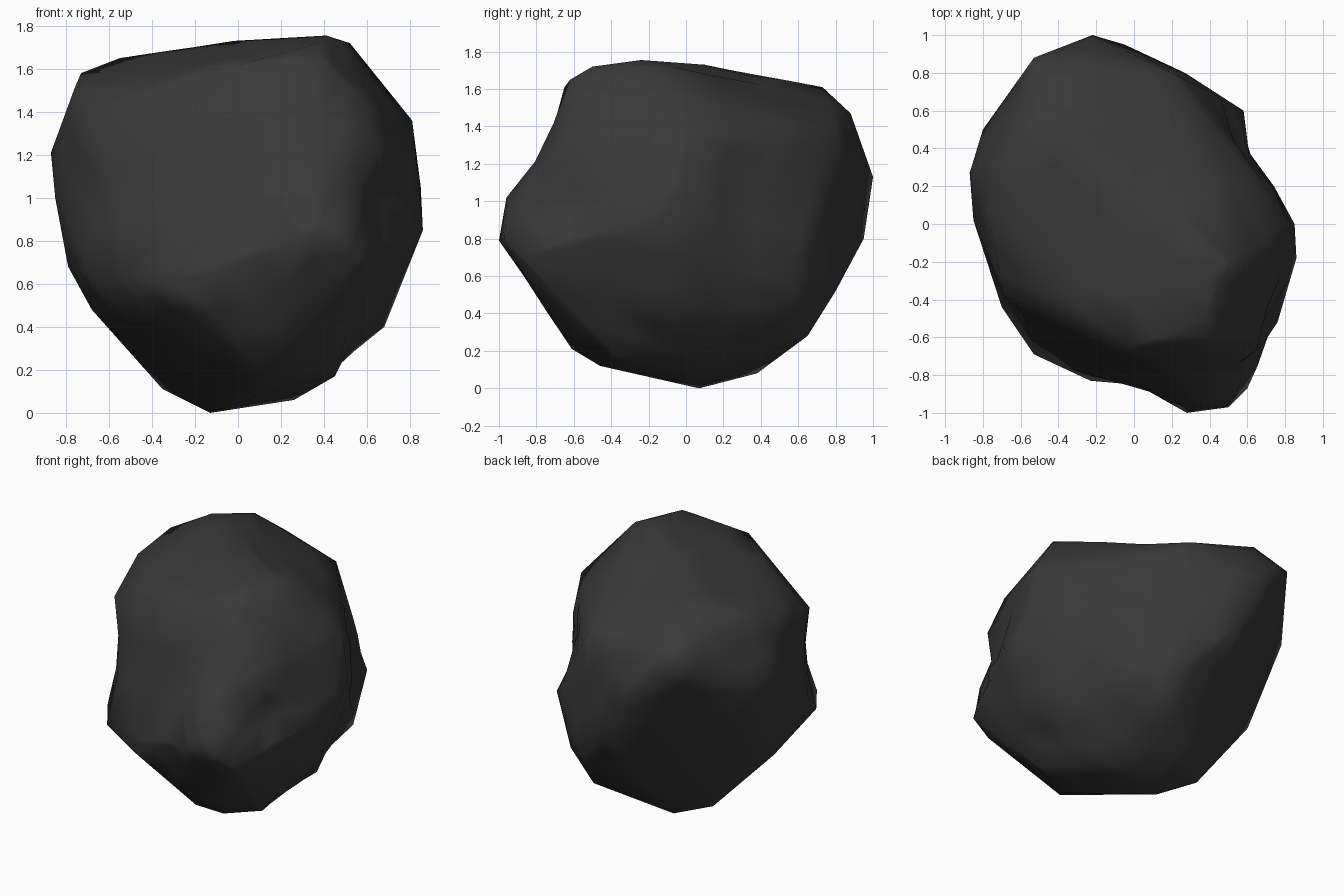
import bpy, bmesh
from mathutils import Vector

# Corner points of the boulder, bottom to top
CORNERS = [
    (-0.13, 0.07, 0), (0.26, 0.1, 0.06), (-0.17, 0.38, 0.08),
    (-0.35, 0.2, 0.11), (0.21, -0.46, 0.12), (0.1, -0.61, 0.21),
    (0.45, -0.37, 0.17), (0.26, 0.65, 0.28),
    (0.08, -0.66, 0.35), (0.68, -0.1, 0.4), (0.5, 0.56, 0.43),
    (-0.68, 0.0, 0.48), (0.5, -0.84, 0.58), (0.27, 0.8, 0.52),
    (-0.23, -0.83, 0.58), (-0.53, -0.69, 0.63), (-0.7, -0.44, 0.64),
    (-0.79, 0.18, 0.68), (0.28, -1.0, 0.79), (0.5, -0.97, 0.8),
    (0.6, -0.87, 0.7), (0.86, -0.18, 0.85), (0.76, -0.52, 0.85),
    (0.58, 0.6, 0.82), (-0.05, 0.95, 0.8), (0.85, 0.0, 1.05),
    (0.35, -0.96, 1.02), (-0.22, 1.0, 1.13), (0.4, 0.7, 1.1),
    (-0.87, 0.27, 1.21), (-0.8, 0.5, 1.15), (-0.53, 0.88, 1.42),
    (-0.69, -0.38, 1.37), (0.65, -0.67, 1.22), (0.81, 0.0, 1.36),
    (0.2, 0.8, 1.4), (-0.25, 0.88, 1.47), (-0.76, -0.02, 1.51),
    (-0.38, 0.73, 1.61), (-0.73, 0.3, 1.58), (-0.55, 0.5, 1.65),
    (-0.03, -0.65, 1.61), (0.38, -0.62, 1.65), (0.41, -0.24, 1.755),
    (0.52, -0.18, 1.72), (-0.02, 0.1, 1.73), (0.57, -0.6, 1.47),
    (-0.85, 0.02, 1.0), (0.38, -0.5, 1.72),
]
# Shallow hollows: centre, radius, depth
DENTS = [((0.2, -0.82, 1.32), 0.35, 0.05),    # front brow
         ((0.02, -0.9, 0.8), 0.3, 0.05),      # left of the nose
         ((-0.62, -0.54, 1.02), 0.35, 0.045),  # front left
         ((0.69, -0.65, 1.03), 0.28, 0.06),   # front right
         ((0.65, 0.42, 0.98), 0.28, 0.07),    # back right
         ((0.58, -0.27, 0.3), 0.22, 0.04),    # lower right
         ((0.62, 0.25, 0.43), 0.25, 0.03),    # lower back right
         ((0.1, 0.4, 1.66), 0.35, 0.03)]      # top

# Hull body
bm = bmesh.new()
for p in CORNERS:
    bm.verts.new(p)
bmesh.ops.convex_hull(bm, input=bm.verts[:])
loose = [v for v in bm.verts if not v.link_faces]
bmesh.ops.delete(bm, geom=loose, context='VERTS')
corners = [v.co.copy() for v in bm.verts]

# Extra points on the faces, pushed in at the hollows
bmesh.ops.subdivide_edges(bm, edges=bm.edges[:], cuts=2, use_grid_fill=True)
middle = Vector((0, 0, 0.9))
for c, r, depth in DENTS:
    for v in bm.verts:
        f = 1 - (v.co - Vector(c)).length / r
        if f > 0 and min((v.co - p).length for p in corners) > 0.01:
            v.co += (middle - v.co).normalized() * depth * min(1, 2 * f)

bmesh.ops.triangulate(bm, faces=bm.faces[:])
bmesh.ops.recalc_face_normals(bm, faces=bm.faces[:])
for f in bm.faces:
    f.smooth = True
mesh = bpy.data.meshes.new("boulder")
bm.to_mesh(mesh)
bm.free()

# Dark stone
stone = bpy.data.materials.new("dark_stone")
stone.diffuse_color = (0.042, 0.042, 0.042, 1)
mesh.materials.append(stone)
boulder = bpy.data.objects.new("boulder", mesh)
bpy.context.collection.objects.link(boulder)
